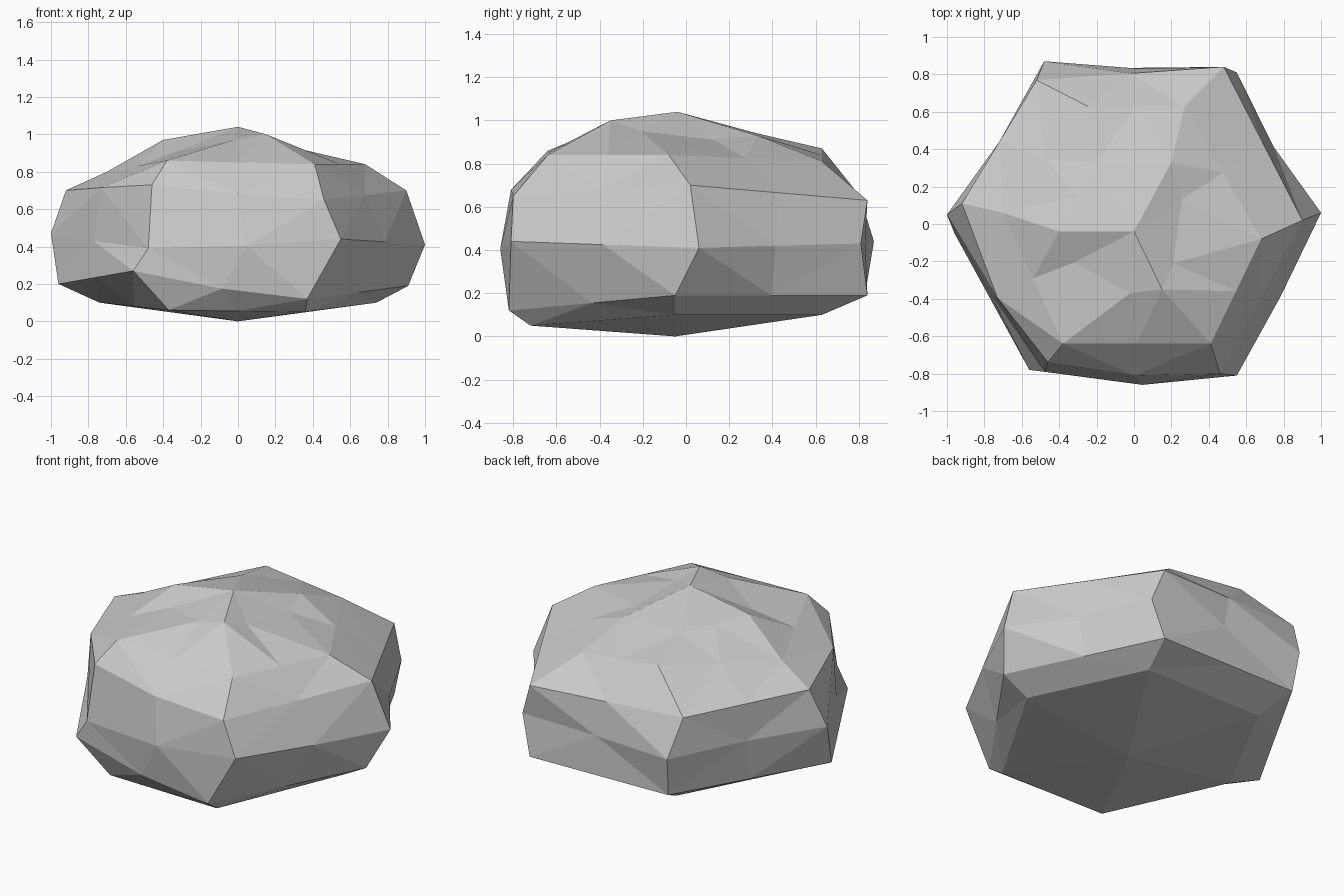
import bpy, bmesh
from mathutils import Vector

if "Cube" in bpy.data.objects:
    bpy.data.objects.remove(bpy.data.objects["Cube"])

# Six ridges of the boulder, each a profile running from underside to crown
right = [(.74, -.05, .10), (.91, -.05, .19), (1, .06, .41), (.90, .02, .70), (.68, -.08, .84), (.21, -.21, .95)]
back_right = [(.42, .63, .10), (.48, .84, .19), (.55, .81, .43), (.48, .84, .63), (.27, .63, .81), (.20, .33, .93)]
back_left = [(-.38, .63, .10), (-.46, .83, .20), (-.48, .87, .44), (-.52, .77, .67), (-.25, .63, .87), (-.20, .33, .94)]
left = [(-.74, -.05, .10), (-.96, -.05, .20), (-1, .05, .47), (-.92, .11, .70), (-.70, .06, .80), (-.40, -.04, .97)]
front_left = [(-.37, -.72, .06), (-.56, -.78, .27), (-.48, -.79, .39), (-.46, -.74, .73), (-.38, -.64, .86), (-.02, -.37, .97)]
front_right = [(.36, -.72, .05), (.37, -.82, .12), (.55, -.81, .44), (.46, -.80, .65), (.41, -.64, .84), (.15, -.35, 1.0)]
ridges = [right, back_right, back_left, left, front_left, front_right]

# Bulges and dents halfway between ridges: (side, ring) -> offset
chips = {
    (0, 5): (.05, .07, -.03), (0, 2): (-.03, -.02, 0),
    (2, 2): (.02, -.02, 0), (1, 2): (0, -.01, 0),
    (3, 5): (-.11, 0, -.06), (3, 3): (-.04, -.08, 0), (3, 2): (-.03, 0, 0),
    (4, 2): (.01, -.06, -.01), (4, 3): (0, -.04, -.01), (4, 1): (.01, -.02, -.02),
    (5, 2): (.01, -.01, 0),
}

bm = bmesh.new()
columns = []
for side, ridge in enumerate(ridges):
    following = ridges[(side + 1) % 6]
    columns.append([bm.verts.new(p) for p in ridge])
    columns.append([bm.verts.new((Vector(a) + Vector(b)) / 2 + Vector(chips.get((side, ring), (0, 0, 0))))
                    for ring, (a, b) in enumerate(zip(ridge, following))])
bottom = bm.verts.new((0, -.05, 0))
top = bm.verts.new((0, -.04, 1.04))

# Skin between neighbouring columns, closed at the two poles
for i, a in enumerate(columns):
    b = columns[(i + 1) % len(columns)]
    bm.faces.new((bottom, b[0], a[0]))
    bm.faces.new((a[-1], b[-1], top))
    for k in range(len(a) - 1):
        bm.faces.new((a[k], b[k], b[k + 1], a[k + 1]))
bmesh.ops.triangulate(bm, faces=bm.faces[:])
bmesh.ops.recalc_face_normals(bm, faces=bm.faces[:])

mesh = bpy.data.meshes.new("boulder")
bm.to_mesh(mesh)
bm.free()
bpy.context.collection.objects.link(bpy.data.objects.new("boulder", mesh))
